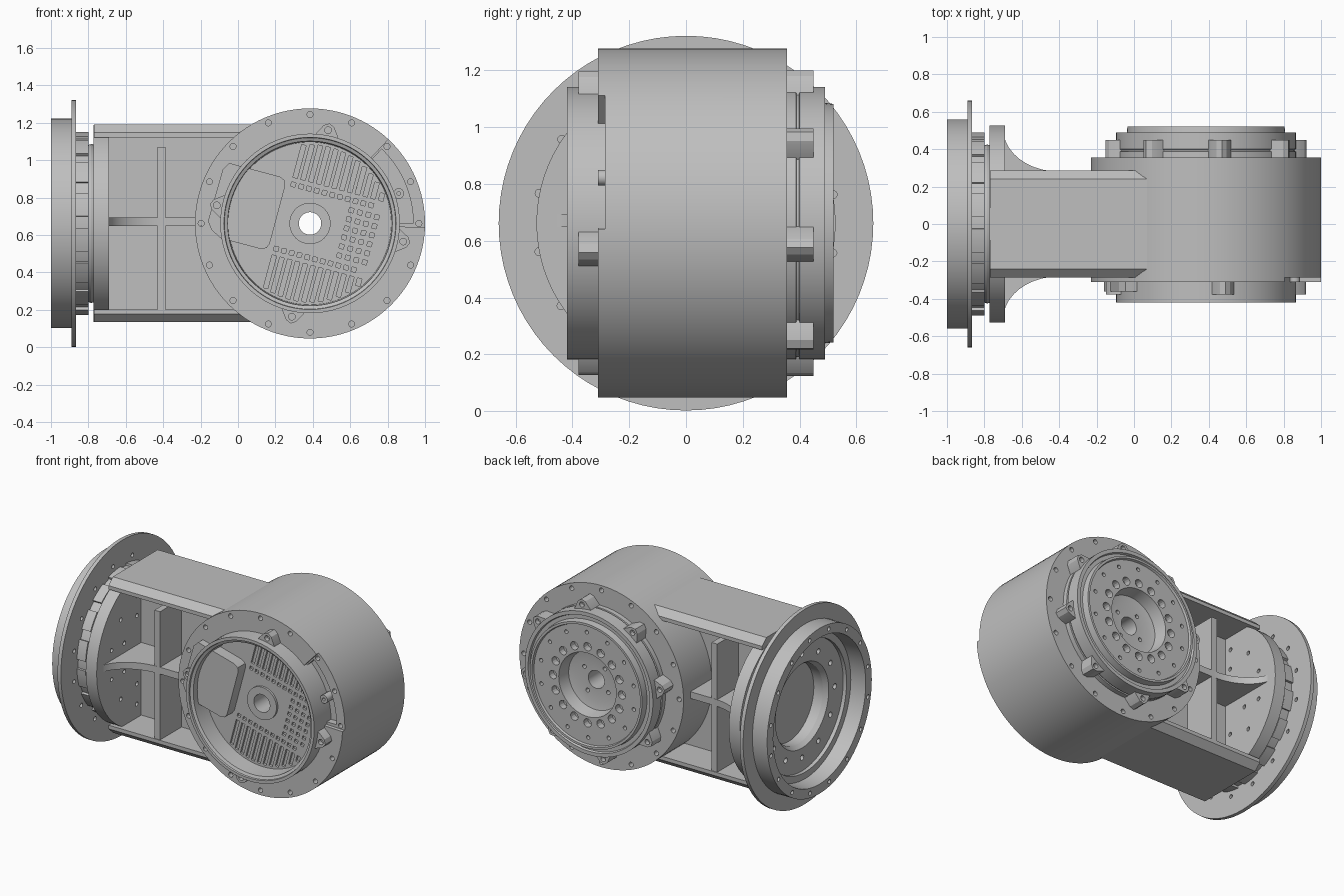
import bpy, bmesh
from math import sin, cos, radians, sqrt, tau

if "Cube" in bpy.data.objects:
    bpy.data.objects.remove(bpy.data.objects["Cube"], do_unlink=True)

grey = bpy.data.materials.new("machined_grey")
grey.use_nodes = True
grey.diffuse_color = (0.52, 0.52, 0.52, 1)
grey.node_tree.nodes["Principled BSDF"].inputs["Base Color"].default_value = (0.52, 0.52, 0.52, 1)

CX, CZ = 0.385, 0.662         # joint axis
AXES = {"X": lambda a, b, d: (d, a, b), "Y": lambda a, b, d: (a, d, b), "Z": lambda a, b, d: (a, b, d)}


def finish(name, bm):
    bmesh.ops.recalc_face_normals(bm, faces=bm.faces)
    mesh = bpy.data.meshes.new(name)
    bm.to_mesh(mesh)
    bm.free()
    mesh.materials.append(grey)
    obj = bpy.data.objects.new(name, mesh)
    bpy.context.collection.objects.link(obj)
    return obj


def lathe(name, loop, axis, ca, cb, seg=80):
    """Spin a closed (radius, height) section around an axis."""
    bm = bmesh.new()
    rings = [[bm.verts.new(AXES[axis](ca + r * cos(tau * i / seg), cb + r * sin(tau * i / seg), h))
              for r, h in loop] for i in range(seg)]
    n = len(loop)
    for i in range(seg):
        p, q = rings[i], rings[(i + 1) % seg]
        for j in range(n):
            k = (j + 1) % n
            bm.faces.new((p[j], p[k], q[k], q[j]))
    return finish(name, bm)


def prism(name, outlines, d0, d1, axis):
    """Extrude any number of 2D outlines between two depths."""
    bm = bmesh.new()
    for pts in outlines:
        lo = [bm.verts.new(AXES[axis](a, b, d0)) for a, b in pts]
        hi = [bm.verts.new(AXES[axis](a, b, d1)) for a, b in pts]
        bm.faces.new(lo)
        bm.faces.new(hi)
        for i in range(len(pts)):
            k = (i + 1) % len(pts)
            bm.faces.new((lo[i], lo[k], hi[k], hi[i]))
    return finish(name, bm)


def cut(obj, outlines, d0, d1, axis):
    """Subtract extruded outlines, then delete the cutter."""
    cutter = prism("cutter", outlines, d0, d1, axis)
    cutter.hide_render = True
    mod = obj.modifiers.new("cut", "BOOLEAN")
    mod.operation, mod.solver, mod.object = "DIFFERENCE", "EXACT", cutter
    deps = bpy.context.evaluated_depsgraph_get()
    mesh = bpy.data.meshes.new_from_object(obj.evaluated_get(deps))
    obj.modifiers.clear()
    obj.data = mesh
    bpy.data.objects.remove(cutter, do_unlink=True)


def circle(a, b, r, n=14):
    return [(a + r * cos(tau * i / n), b + r * sin(tau * i / n)) for i in range(n)]


def hole_ring(ca, cb, ring, r, count, start=0):
    angles = [radians(start + 360 * i / count) for i in range(count)]
    return [circle(ca + ring * cos(t), cb + ring * sin(t), r) for t in angles]


def arc_band(r0, r1, t0, t1, ca, cb, n=16):
    ts = [radians(t0 + (t1 - t0) * i / n) for i in range(n + 1)]
    pts = [(r1, t) for t in ts] + [(r0, t) for t in reversed(ts)]
    return [(ca + r * cos(t), cb + r * sin(t)) for r, t in pts]


def tilted(u, v, angle=-15):
    """Point in a frame turned about the joint axis."""
    t = radians(angle)
    return (CX + u * cos(t) - v * sin(t), CZ + u * sin(t) + v * cos(t))


def rect(u, v, du, dv):
    return [tilted(u + a * du, v + b * dv) for a, b in ((-1, -1), (1, -1), (1, 1), (-1, 1))]


# Joint drum: recessed front, bolt circles and a side relief
drum = lathe("joint_drum", [(0.06, -0.2), (0.46, -0.2), (0.46, -0.31), (0.615, -0.31), (0.615, 0.355), (0.06, 0.355)],
             "Y", CX, CZ, 96)
cut(drum, [arc_band(0.475, 0.68, -2, 47, CX, CZ)], -0.36, -0.285, "Y")
cut(drum, [arc_band(0.475, 0.552, 0, 46, CX, CZ)], -0.36, -0.24, "Y")
for d0, d1 in ((-0.35, -0.25), (0.31, 0.40)):
    cut(drum, hole_ring(CX, CZ, 0.582, 0.016, 16, 22.5), d0, d1, "Y")
lathe("relief_bolt", [(0.01, -0.31), (0.028, -0.31), (0.028, -0.22), (0.01, -0.22)],
      "Y", CX + 0.475, CZ + 0.16, 16)

# Dished front cover with vents
cover = lathe("front_cover", [(0.06, -0.295), (0.11, -0.295), (0.11, -0.28), (0.435, -0.28), (0.44, -0.40),
                              (0.458, -0.408), (0.46, -0.42), (0.48, -0.42), (0.48, -0.18), (0.06, -0.18)],
              "Y", CX, CZ, 96)
vents = []
for i in range(12):
    u = -0.14 + i * 0.043
    top = sqrt(0.42 ** 2 - u * u)
    if top > 0.25:
        vents += [rect(u, s * (0.215 + top) / 2, 0.012, (top - 0.215) / 2) for s in (1, -1)]
    if i < 11:
        vents += [rect(u, s * 0.178, 0.012, 0.012) for s in (1, -1)]
vents += [rect(0.195 + i * 0.047, -0.125 + j * 0.05, 0.012, 0.012) for i in range(4) for j in range(6)]
cut(cover, vents, -0.45, -0.265, "Y")

# Access box reaching out under the cover rim
box = [(-0.50, -0.17), (-0.44, -0.2), (-0.22, -0.2), (-0.19, -0.187), (-0.18, -0.16), (-0.18, 0.16),
       (-0.19, 0.187), (-0.22, 0.2), (-0.50, 0.2), (-0.525, 0.16), (-0.53, -0.13)]
prism("access_box", [[tilted(u, v) for u, v in box]], -0.36, -0.25, "Y")

# Clamp lugs on both sides
lug = [(0.45, -0.066), (0.48, -0.06), (0.53, -0.028), (0.545, 0), (0.53, 0.028), (0.48, 0.06), (0.45, 0.066)]
for name, angles, d0, d1, face in (("front_lug", range(-11, 349, 90), -0.378, -0.28, -0.378),
                                   ("back_lug", range(-9, 351, 45), 0.35, 0.45, 0.45)):
    for a in angles:
        obj = prism(name, [[tilted(u, v, a) for u, v in lug]], d0, d1, "Y")
        cut(obj, [circle(*tilted(0.508, 0, a), 0.018)], face - 0.03, face + 0.03, "Y")

# Output hub on the back
hub = lathe("output_hub", [(0.06, 0.30), (0.48, 0.30), (0.48, 0.388), (0.472, 0.39), (0.472, 0.398), (0.48, 0.40),
                           (0.48, 0.49), (0.455, 0.49), (0.45, 0.475), (0.425, 0.475), (0.42, 0.52), (0.405, 0.52),
                           (0.40, 0.505), (0.215, 0.505), (0.20, 0.42), (0.15, 0.41), (0.06, 0.41)], "Y", CX, CZ, 96)
cut(hub, hole_ring(CX, CZ, 0.258, 0.028, 16) + hole_ring(CX, CZ, 0.355, 0.013, 14, 12), 0.46, 0.56, "Y")
cut(hub, hole_ring(CX, CZ, 0.11, 0.014, 4, 36), 0.38, 0.5, "Y")

# Arm: chamfered top and bottom plates, web and ribs
half = [(-0.285, 0.46), (0.285, 0.46), (0.285, 0.485), (0.24, 0.528), (-0.24, 0.528), (-0.285, 0.485)]
for name, s in (("arm_top_plate", 1), ("arm_bottom_plate", -1)):
    prism(name, [[(y, CZ + s * z) for y, z in half]], -0.77, 0.2, "X")
prism("arm_web", [[(-0.72, 0.18), (0.1, 0.18), (0.1, 1.14), (-0.72, 1.14)]], -0.05, 0.05, "Y")
prism("arm_cross_rib", [[(-0.28, 0.19), (0.28, 0.19), (0.28, 1.07), (-0.28, 1.07)]], -0.43, -0.388, "X")
curve = [(-0.40 - 0.30 * sin(radians(t)), 0.51 - 0.23 * cos(radians(t))) for t in range(0, 91, 9)]
for s, name in ((1, "back_curved_rib"), (-1, "front_curved_rib")):
    outline = [(0, 0), (0, 0.28)] + curve + [(-0.72, 0.51), (-0.72, 0)]
    prism(name, [[(x, s * y) for x, y in outline]], CZ - 0.014, CZ + 0.032, "Z")

# Arm end flange
flange = prism("arm_flange", [circle(0, CZ, 0.527, 80)], -0.772, -0.69, "X")
cut(flange, hole_ring(0, CZ, 0.38, 0.014, 12, 15) + hole_ring(0, CZ, 0.25, 0.014, 8, 22.5), -0.73, -0.65, "X")

# Hollow mounting base
base = lathe("mounting_base", [(0.265, -0.765), (0.265, -0.84), (0.285, -0.87), (0.44, -0.87), (0.44, -0.895),
                               (0.485, -0.895), (0.495, -1.0), (0.56, -1.0),
                               (0.56, -0.89), (0.66, -0.89), (0.66, -0.865), (0.475, -0.865), (0.475, -0.80),
                               (0.42, -0.80), (0.425, -0.785), (0.42, -0.765)], "X", 0, CZ, 80)
for d0, d1 in ((-1.05, -0.96), (-0.885, -0.82)):
    cut(base, hole_ring(0, CZ, 0.528, 0.014, 16, 11), d0, d1, "X")
cut(base, hole_ring(0, CZ, 0.35, 0.018, 12), -0.93, -0.83, "X")
prism("base_clamp_blocks", [arc_band(0.45, 0.49, 22.5 * i + 3, 22.5 * i + 18, 0, CZ, 5) for i in range(16)],
      -0.868, -0.80, "X")

# Smooth curved walls, keep edges sharp
bpy.ops.object.select_all(action="DESELECT")
for obj in bpy.context.collection.objects:
    if obj.type == "MESH" and grey.name in obj.data.materials:
        obj.select_set(True)
        bpy.context.view_layer.objects.active = obj
bpy.ops.object.shade_smooth_by_angle(angle=radians(25))
